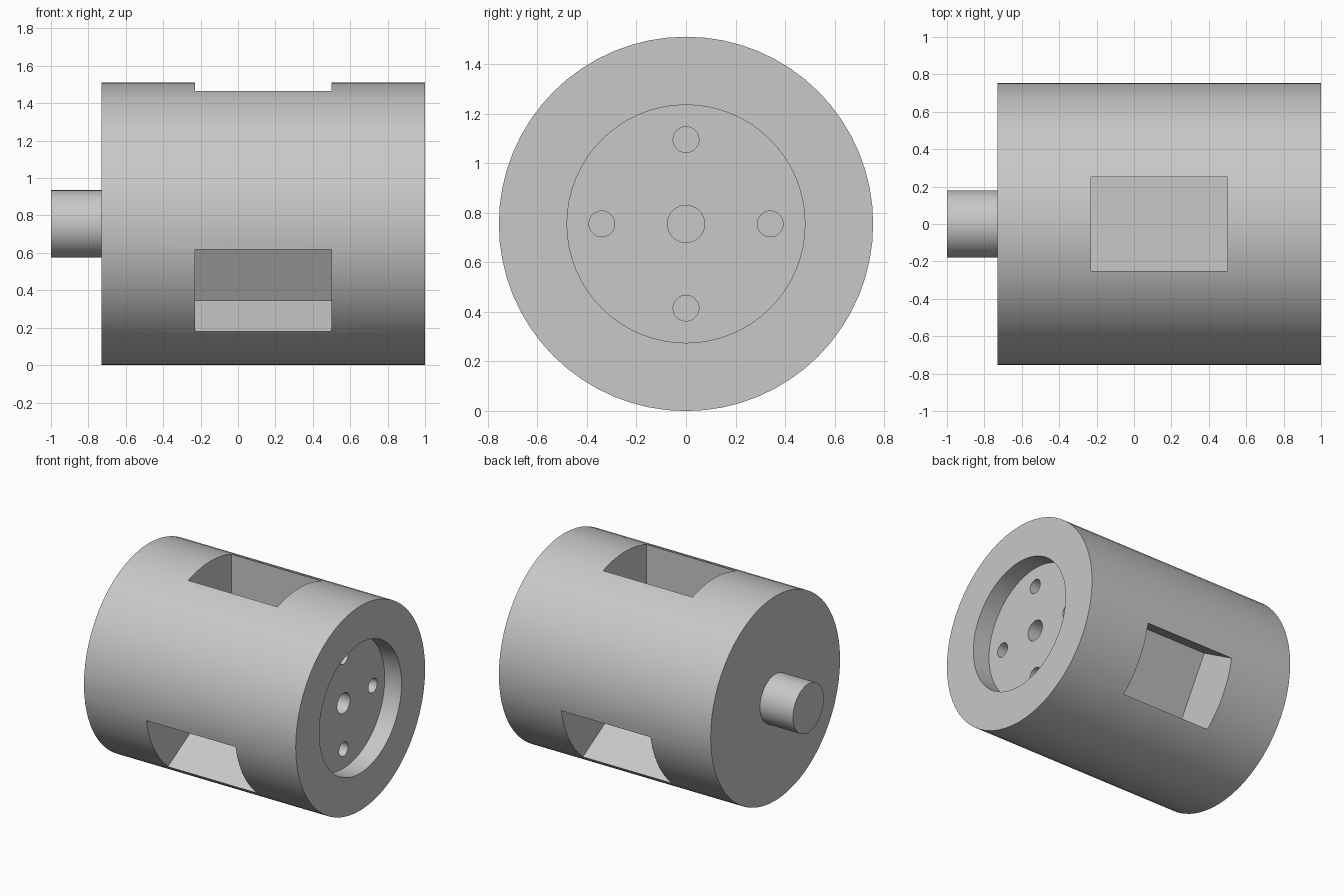
import bpy
import math
from mathutils import Matrix, Vector

cube = bpy.data.objects.get("Cube")
if cube:
    bpy.data.objects.remove(cube, do_unlink=True)

AXIS_Z = 0.755
BODY_RADIUS = 0.755
BODY_START, BODY_END = -0.73, 1.0
RECESS_FLOOR = 0.863
HOLE_END = 0.65

metal = bpy.data.materials.new("light grey metal")
metal.use_nodes = True
grey = (0.58, 0.58, 0.58, 1)
metal.diffuse_color = grey
metal.node_tree.nodes["Principled BSDF"].inputs["Base Color"].default_value = grey


def rod(name, radius, x0, x1, y=0, z=0, sides=64):
    """Cylinder along x, offset from the main axis by y and z."""
    bpy.ops.mesh.primitive_cylinder_add(
        vertices=sides, radius=radius, depth=x1 - x0,
        location=((x0 + x1) / 2, y, AXIS_Z + z), rotation=(0, math.pi / 2, 0))
    obj = bpy.context.object
    obj.name = name
    obj.data.materials.append(metal)
    return obj


def window(name, angle):
    """Box reaching outwards from the pocket floor, turned about the main axis."""
    x0, x1, width, floor, top = -0.23, 0.5, 0.505, 0.382, 1.0
    bpy.ops.mesh.primitive_cube_add(size=1)
    obj = bpy.context.object
    obj.name = name
    centre = Vector(((x0 + x1) / 2, 0, (floor + top) / 2))
    obj.matrix_world = (Matrix.Translation((0, 0, AXIS_Z))
                        @ Matrix.Rotation(angle, 4, "X")
                        @ Matrix.Translation(centre)
                        @ Matrix.Diagonal((x1 - x0, width, top - floor, 1)))
    obj.data.materials.append(metal)
    return obj


def cut(target, cutter):
    cutter.hide_render = True
    mod = target.modifiers.new("cut", "BOOLEAN")
    mod.operation = "DIFFERENCE"
    mod.solver = "EXACT"
    mod.object = cutter
    bpy.context.view_layer.objects.active = target
    bpy.ops.object.modifier_apply(modifier=mod.name)
    bpy.data.objects.remove(cutter, do_unlink=True)


def smooth(obj):
    bpy.ops.object.select_all(action="DESELECT")
    obj.select_set(True)
    bpy.context.view_layer.objects.active = obj
    bpy.ops.object.shade_smooth_by_angle(angle=math.radians(30))


# Main drum with the round recess in its left end
body = rod("drum_body", BODY_RADIUS, BODY_START, BODY_END)
cut(body, rod("recess_cutter", 0.48, RECESS_FLOOR, BODY_END + 0.1))

# Centre hole and the ring of four bolt holes
cut(body, rod("centre_hole_cutter", 0.075, HOLE_END, BODY_END, sides=32))
for i in range(4):
    a = i * math.pi / 2
    cut(body, rod("bolt_hole_cutter", 0.052, HOLE_END, BODY_END,
                  0.34 * math.cos(a), 0.34 * math.sin(a), sides=32))

# Three flat-floored pockets evenly spaced around the drum
for i in range(3):
    cut(body, window("pocket_cutter", i * math.tau / 3))
smooth(body)

# Drive shaft on the right end
shaft = rod("drive_shaft", 0.18, -1.0, BODY_START + 0.02)
smooth(shaft)
